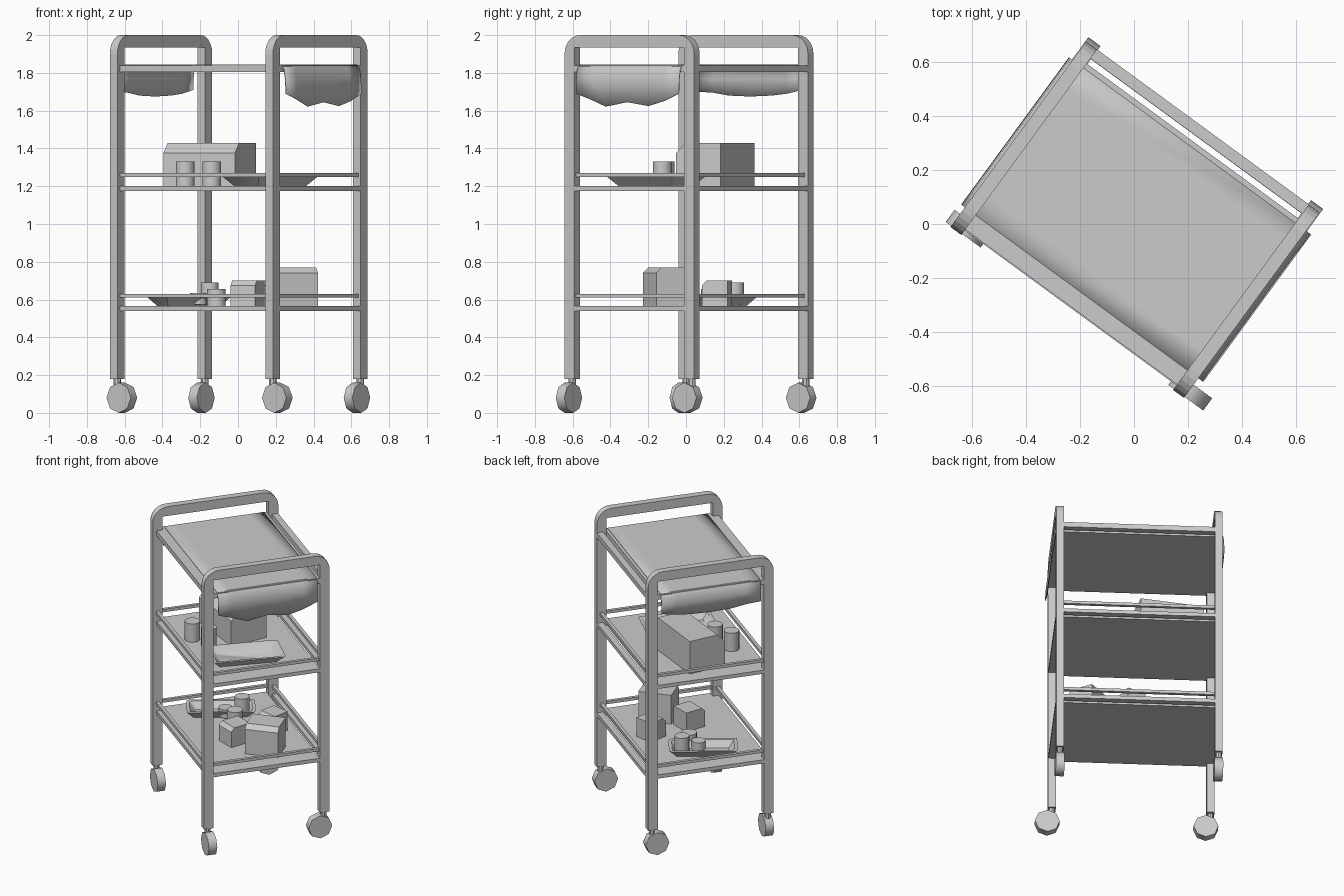
import bpy, bmesh, math
from mathutils import Matrix, Vector

if "Cube" in bpy.data.objects:
    bpy.data.objects.remove(bpy.data.objects["Cube"])

# Trolley axes: local x runs along the long side, local y along the short side
CART = Matrix.Translation((0.004, 0.016, 0)) @ Matrix.Rotation(math.radians(-36.2), 4, 'Z')


def place(x, y, z, deg=0):
    return Matrix.Translation((x, y, z)) @ Matrix.Rotation(math.radians(deg), 4, 'Z')


def finish(name, bm, matrix, smooth=None):
    bmesh.ops.recalc_face_normals(bm, faces=bm.faces[:])
    me = bpy.data.meshes.new(name)
    bm.to_mesh(me)
    bm.free()
    ob = bpy.data.objects.new(name, me)
    bpy.context.collection.objects.link(ob)
    ob.matrix_world = matrix
    if smooth:
        bpy.ops.object.select_all(action='DESELECT')
        bpy.context.view_layer.objects.active = ob
        ob.select_set(True)
        bpy.ops.object.shade_smooth_by_angle(angle=math.radians(smooth))
    return ob


def box(name, x0, x1, y0, y1, z0, z1):
    bm = bmesh.new()
    size = Matrix.Diagonal((x1 - x0, y1 - y0, z1 - z0, 1))
    mid = Matrix.Translation(((x0 + x1) / 2, (y0 + y1) / 2, (z0 + z1) / 2))
    bmesh.ops.create_cube(bm, size=1, matrix=mid @ size)
    return finish(name, bm, CART)


def prism(name, outline, depth, matrix):
    """Extrude a (y, z) outline along x, centred on x = 0."""
    bm = bmesh.new()
    face = bm.faces.new([bm.verts.new((-depth / 2, y, z)) for y, z in outline])
    ext = bmesh.ops.extrude_face_region(bm, geom=[face])
    bmesh.ops.translate(bm, vec=(depth, 0, 0),
                        verts=[g for g in ext['geom'] if isinstance(g, bmesh.types.BMVert)])
    return finish(name, bm, matrix)


def cylinder(name, r, depth, matrix, sides=14, smooth=40):
    bm = bmesh.new()
    bmesh.ops.create_cone(bm, cap_ends=True, segments=sides, radius1=r, radius2=r, depth=depth)
    return finish(name, bm, matrix, smooth)


# End frames: legs joined by a rounded top bar
half, post, rad = 0.425, 0.065, 0.1
arc = [(half - rad + rad * math.cos(t * math.pi / 12), 2 - rad + rad * math.sin(t * math.pi / 12))
       for t in range(7)]
outline = [(half, 0.18)] + arc + [(-y, z) for y, z in reversed(arc)] + [(-half, 0.18)]
inner = half - post
outline += [(-inner, 0.18), (-inner, 1.935), (inner, 1.935), (inner, 0.18)]
for label, s in (("left", -1), ("right", 1)):
    prism(label + "_end_frame", outline, 0.05, CART @ place(s * 0.51, 0, 0))

# Shelves with end bars and a back bar
for label, z0, z1 in (("bottom", 0.54, 0.566), ("middle", 1.175, 1.20), ("top", 1.805, 1.84)):
    box(label + "_shelf", -0.486, 0.486, -0.40, 0.36, z0, z1)
    box(label + "_back_bar", -0.486, 0.486, 0.383, 0.425, z0, z1)
    for s in (-1, 1):
        box(label + "_end_bar", s * 0.51 - 0.024, s * 0.51 + 0.024, -0.362, 0.362, z0, z1)

# Guard rails around the lower two shelves
for label, z in (("bottom", 0.61), ("middle", 1.25)):
    for s in (-1, 1):
        box(label + "_side_rail", -0.487, 0.487, s * 0.393 - 0.011, s * 0.393 + 0.011, z, z + 0.02)
        box(label + "_end_rail", s * 0.51 - 0.011, s * 0.51 + 0.011, -0.362, 0.362, z, z + 0.02)

# Casters: the left pair of each side swivels differently from the back pair
for sx in (-1, 1):
    for sy, dx, dy, turn in ((-1, 0.03, 0, 0), (1, 0, -0.03, 90)):
        x, y = sx * 0.51, sy * 0.3925
        cylinder("caster_stem", 0.02, 0.06, CART @ place(x, y, 0.165), 8)
        wheel = CART @ place(x + dx, y + dy, 0.08, turn) @ Matrix.Rotation(math.pi / 2, 4, 'X')
        ob = cylinder("caster_wheel", 0.08, 0.056, wheel, 8, 60)

# Cloth over the top shelf, hanging down outside both ends
hem_v = [-0.335, -0.24, -0.14, 0.0, 0.14, 0.24, 0.34]
hem_right = [1.69, 1.66, 1.622, 1.645, 1.625, 1.65, 1.69]
hem_left = [1.70, 1.695, 1.68, 1.675, 1.68, 1.69, 1.71]
bm = bmesh.new()
rows = []
for v, zr, zl in zip(hem_v, hem_right, hem_left):
    path = [(-0.552, zl), (-0.55, 1.77), (-0.545, 1.82), (-0.525, 1.845),
            (0.525, 1.845), (0.545, 1.82), (0.553, 1.77), (0.558, zr)]
    rows.append([bm.verts.new((u, v, z)) for u, z in path])
for a, b in zip(rows, rows[1:]):
    for i in range(len(a) - 1):
        bm.faces.new((a[i], a[i + 1], b[i + 1], b[i]))
cloth = finish("cloth", bm, CART, 50)
cloth.modifiers.new("thickness", 'SOLIDIFY').thickness = 0.005


# Boxes with one chamfered top edge at the front
def carton(name, x, y, z, w, d, h, deg, cut):
    f = -d / 2
    prism(name, [(f, 0), (-f, 0), (-f, h), (f + cut, h), (f, h - cut)], w, place(x, y, z, deg))


carton("large_carton", -0.15, 0.155, 1.20, 0.42, 0.26, 0.23, -25.5, 0.055)
carton("tall_carton", 0.29, -0.108, 0.566, 0.22, 0.18, 0.204, 19, 0.03)
carton("small_carton_front", 0.05, -0.11, 0.566, 0.137, 0.15, 0.134, -19, 0.025)
carton("small_carton_back", 0.158, 0.165, 0.566, 0.13, 0.137, 0.134, -11, 0.025)


# Shallow trays with sloping walls
def tray(name, x, y, z, l, w, h, deg):
    bm = bmesh.new()
    rings = []
    for inset, height in ((0.045, 0), (0, h), (0.02, h), (0.055, 0.012)):
        a, b = l / 2 - inset, w / 2 - inset
        rings.append([bm.verts.new((sx * a, sy * b, height))
                      for sx, sy in ((-1, -1), (1, -1), (1, 1), (-1, 1))])
    bm.faces.new(rings[0])
    bm.faces.new(rings[-1])
    for p, q in zip(rings, rings[1:]):
        for i in range(4):
            j = (i + 1) % 4
            bm.faces.new((p[i], p[j], q[j], q[i]))
    edges = [e for e in bm.edges if any(e.verts[0] in r and e.verts[1] in
             rings[k + 1] for k, r in enumerate(rings[:-1]))]
    bmesh.ops.bevel(bm, geom=edges, offset=0.015, segments=2, affect='EDGES', profile=0.5)
    finish(name, bm, place(x, y, z, deg), 40)


tray("middle_tray", 0.17, -0.155, 1.20, 0.47, 0.27, 0.05, 47)
tray("bottom_tray", -0.26, 0.18, 0.566, 0.44, 0.20, 0.055, 36)

# Cups: centre, base height, top height, radius
for x, y, z0, z1, r in ((-0.28, -0.11, 1.20, 1.33, 0.05), (-0.14, -0.125, 1.20, 1.33, 0.05),
                        (-0.15, 0.26, 0.575, 0.69, 0.048), (-0.115, 0.13, 0.566, 0.655, 0.05),
                        (-0.21, 0.16, 0.575, 0.635, 0.045)):
    cylinder("cup", r, z1 - z0, place(x, y, (z0 + z1) / 2))
